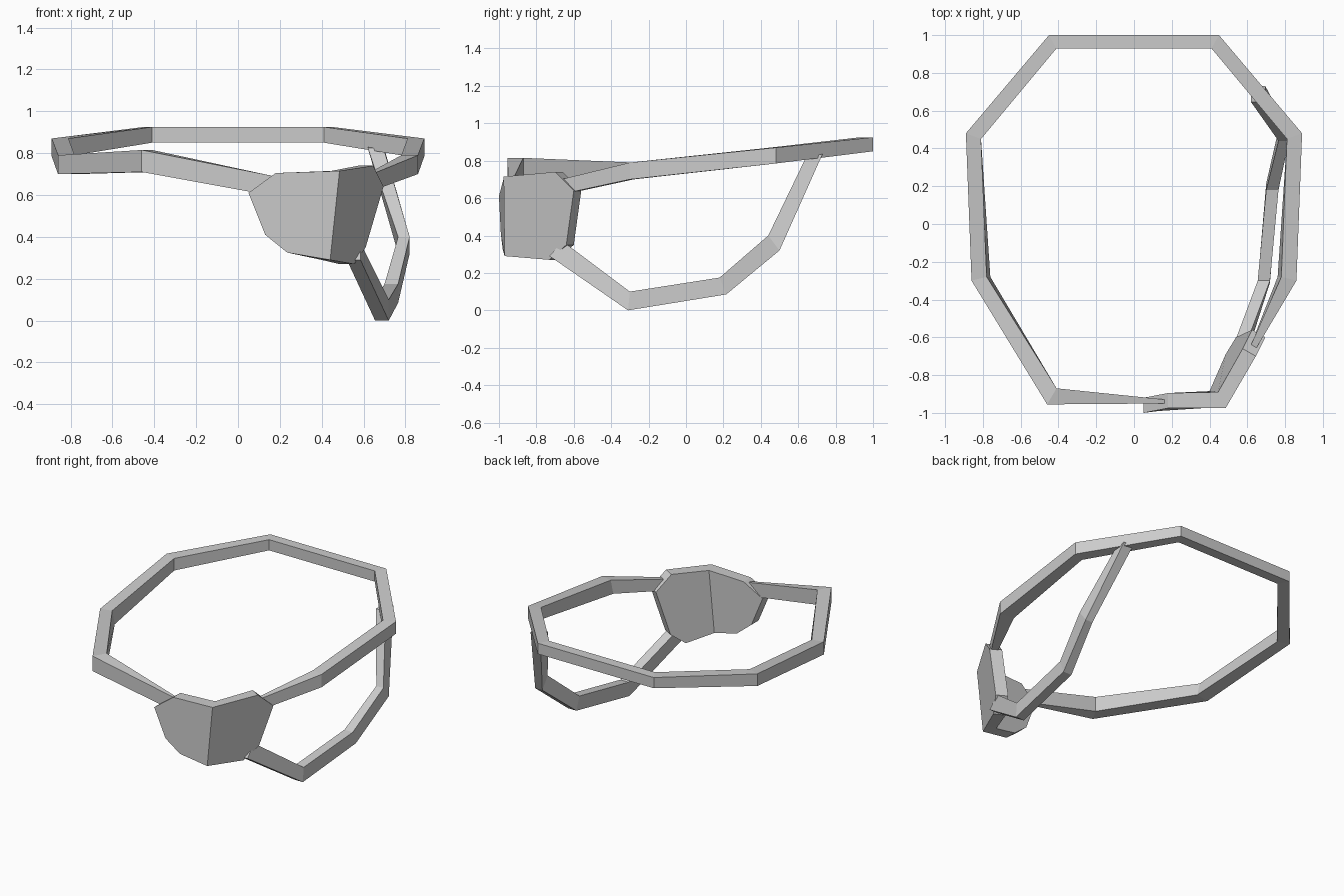
import bpy
import bmesh
import math
from mathutils import Vector

default_cube = bpy.data.objects.get("Cube")
if default_cube:
    bpy.data.objects.remove(default_cube, do_unlink=True)

# One plain grey for every part
grey = bpy.data.materials.new("plain_grey")
grey.use_nodes = True
grey_value = (0.6, 0.6, 0.6, 1)
grey.diffuse_color = grey_value
grey.node_tree.nodes["Principled BSDF"].inputs["Base Color"].default_value = grey_value


def finish(name, mesh_builder):
    """Turn a bmesh into a named, coloured object with outward normals."""
    bmesh.ops.recalc_face_normals(mesh_builder, faces=mesh_builder.faces)
    mesh = bpy.data.meshes.new(name)
    mesh_builder.to_mesh(mesh)
    mesh_builder.free()
    mesh.materials.append(grey)
    part = bpy.data.objects.new(name, mesh)
    bpy.context.collection.objects.link(part)
    return part


def strap(name, sections):
    """Join a row of four-cornered sections into a closed strap."""
    builder = bmesh.new()
    rings = [[builder.verts.new(corner) for corner in section] for section in sections]
    for ring, following in zip(rings, rings[1:]):
        for i in range(4):
            j = (i + 1) % 4
            builder.faces.new((ring[i], ring[j], following[j], following[i]))
    builder.faces.new(rings[0])
    builder.faces.new(rings[-1])
    return finish(name, builder)


def upright_section(outer, inner, bottom, top, lean=0.0):
    """Section of the head band; lean moves the lower inner edge inward."""
    lower_inner = (inner[0] * (1 - lean), inner[1])
    return [(*outer, bottom), (*outer, top), (*inner, top), (*lower_inner, bottom)]


def flip(section):
    return [(-x, y, z) for x, y, z in section]


# Head band: symmetric back half, with the two ends tucked into the patch
back = upright_section((0.45, 1.0), (0.41, 0.93), 0.85, 0.925)
side = upright_section((0.89, 0.48), (0.81, 0.45), 0.785, 0.87)
temple = upright_section((0.86, -0.30), (0.78, -0.28), 0.70, 0.79, lean=0.025)
brow = upright_section((-0.46, -0.955), (-0.41, -0.87), 0.71, 0.815)
patch_end = upright_section((0.17, -0.95), (0.17, -0.93), 0.595, 0.69)
cheek_end = upright_section((0.64, -0.67), (0.615, -0.65), 0.62, 0.70)
strap("head_band", [patch_end, brow, flip(temple), flip(side), flip(back),
                    back, side, temple, cheek_end])


def lower_section(inside, outside, upper, lower):
    """Section of the lower strap from two x limits and two (y, z) edges."""
    return [(inside, *upper), (outside, *upper), (outside, *lower), (inside, *lower)]


# Lower strap: hangs from the patch and climbs to the back of the band
strap("lower_strap", [
    lower_section(0.52, 0.585, (-0.66, 0.37), (-0.73, 0.29)),
    lower_section(0.655, 0.72, (-0.30, 0.10), (-0.31, 0.0)),
    lower_section(0.70, 0.765, (0.18, 0.175), (0.215, 0.085)),
    lower_section(0.765, 0.82, (0.44, 0.40), (0.50, 0.32)),
    lower_section(0.62, 0.695, (0.645, 0.825), (0.73, 0.835)),
])

# Eye patch: two panels meeting at an upright fold, thickened backwards
fold_top = (0.485, -0.975, 0.715)
fold_bottom = (0.44, -0.97, 0.29)
front_panel = [(0.18, -0.975, 0.705), (0.05, -1.0, 0.61), (0.13, -0.99, 0.41),
               (0.235, -0.98, 0.325)]
side_panel = [(0.555, -0.73, 0.27), (0.61, -0.64, 0.35), (0.695, -0.60, 0.64),
              (0.645, -0.70, 0.74)]
front_shift = Vector((0, 0.08, 0))
side_shift = Vector((-0.07, 0.04, 0))
fold_shift = Vector((-0.04, 0.085, 0))

builder = bmesh.new()


def pair(point, shift):
    """Front and back vertex for one outline point."""
    return builder.verts.new(point), builder.verts.new(Vector(point) + shift)


top = pair(fold_top, fold_shift)
bottom = pair(fold_bottom, fold_shift)
front = [pair(point, front_shift) for point in front_panel]
side_points = [pair(point, side_shift) for point in side_panel]
for panel in ([top] + front + [bottom], [bottom] + side_points + [top]):
    for layer in (0, 1):
        builder.faces.new([vertex[layer] for vertex in panel])
    for a, b in zip(panel, panel[1:]):
        builder.faces.new((a[0], b[0], b[1], a[1]))
eye_patch = finish("eye_patch", builder)

# Soft shading within each panel, sharp at the fold and rim
bpy.ops.object.select_all(action="DESELECT")
eye_patch.select_set(True)
bpy.context.view_layer.objects.active = eye_patch
bpy.ops.object.shade_smooth_by_angle(angle=math.radians(30))
